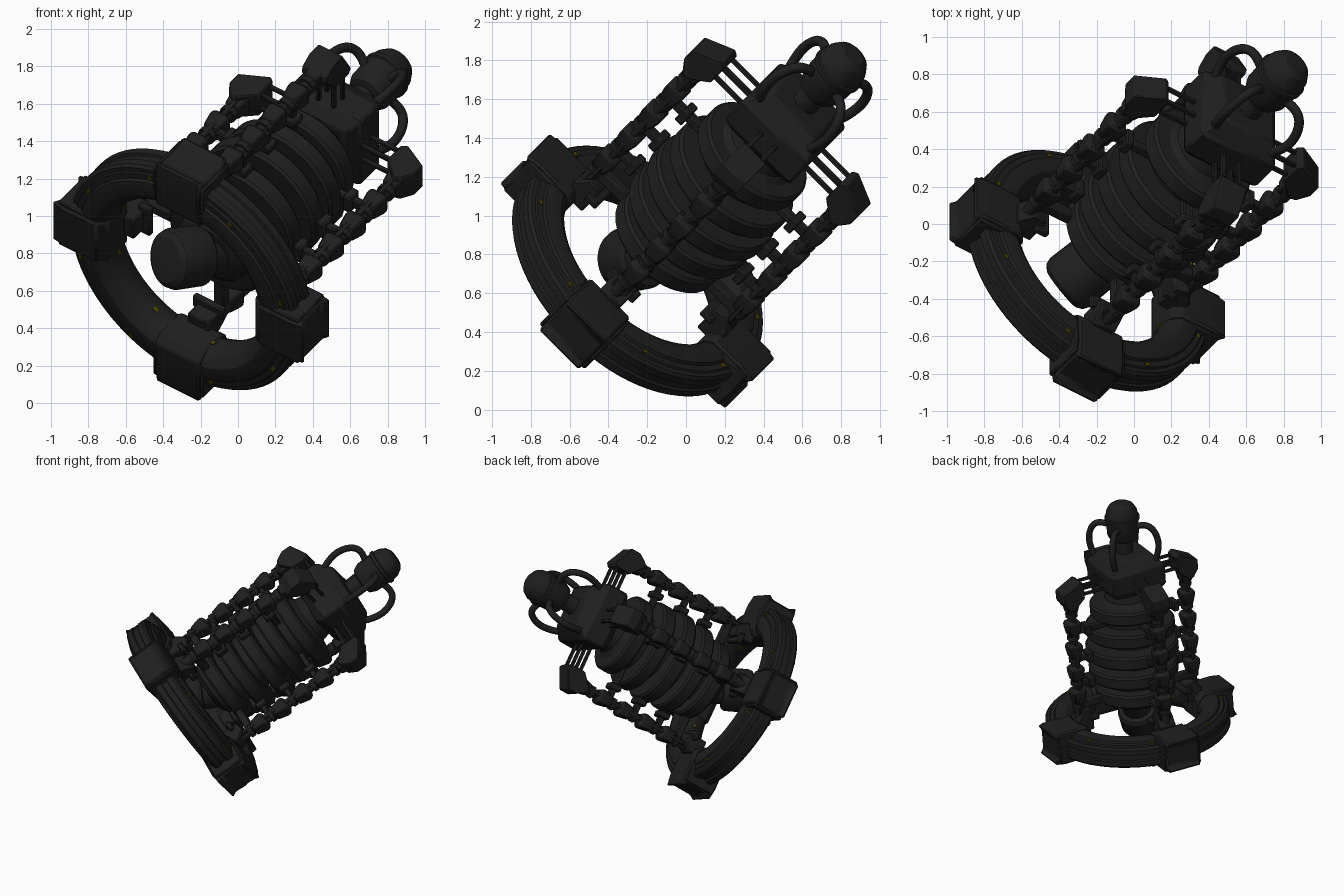
import bpy, bmesh, math
from mathutils import Matrix, Vector

if "Cube" in bpy.data.objects:
    bpy.data.objects.remove(bpy.data.objects["Cube"])

def mat(name, c):
    m = bpy.data.materials.new(name)
    m.diffuse_color = (*c, 1)
    m.use_nodes = True
    m.node_tree.nodes["Principled BSDF"].inputs["Base Color"].default_value = m.diffuse_color
    return m

BLACK = mat("charcoal", (0.0138, 0.0138, 0.0138))
YELLOW = mat("dull_yellow", (0.075, 0.06, 0.0))

# Machine axis runs along (1,1,1); origin is the ring centre
U = Vector((0, -1, 1)).normalized()
V = Vector((2, -1, -1)).normalized()
W = Vector((1, 1, 1)).normalized()
M = Matrix((U, V, W)).transposed().to_4x4()
M.translation = (-0.25, -0.25, 0.705)
objs = []

def finish(name, bm, mx, material=BLACK, bevel=0):
    bmesh.ops.remove_doubles(bm, verts=bm.verts, dist=1e-5)
    bmesh.ops.recalc_face_normals(bm, faces=bm.faces)
    me = bpy.data.meshes.new(name)
    bm.to_mesh(me)
    bm.free()
    me.transform(mx)
    me.materials.append(material)
    ob = bpy.data.objects.new(name, me)
    bpy.context.collection.objects.link(ob)
    if bevel:
        b = ob.modifiers.new("bevel", 'BEVEL')
        b.width = bevel
        b.segments = 1
    objs.append(ob)
    return ob

def lathe(name, prof, n, mx=M, closed=False, phase=0.0, bevel=0):
    """Spin a (radius, height) profile around local z."""
    bm = bmesh.new()
    if not closed:
        prof = [(0, prof[0][1])] + list(prof) + [(0, prof[-1][1])]
    rings = []
    for i in range(n):
        a = phase + 2 * math.pi * i / n
        rings.append([bm.verts.new((r * math.cos(a), r * math.sin(a), z)) for r, z in prof])
    k = len(prof)
    for i in range(n):
        p, q = rings[i], rings[(i + 1) % n]
        for j in range(k if closed else k - 1):
            l = (j + 1) % k
            bm.faces.new((p[j], q[j], q[l], p[l]))
    return finish(name, bm, mx, bevel=bevel)

def prism(name, prof, half, ang, material=BLACK, bevel=0.008, off=0.0):
    """Extrude a (radius, height) outline sideways at an angle round the axis."""
    bm = bmesh.new()
    a = [bm.verts.new((r, off - half, s)) for r, s in prof]
    b = [bm.verts.new((r, off + half, s)) for r, s in prof]
    bm.faces.new(a)
    bm.faces.new(b[::-1])
    for i in range(len(a)):
        j = (i + 1) % len(a)
        bm.faces.new((a[i], a[j], b[j], b[i]))
    return finish(name, bm, M @ Matrix.Rotation(ang, 4, 'Z'), material, bevel)

def rect(r0, r1, s0, s1):
    return [(r0, s0), (r1, s0), (r1, s1), (r0, s1)]

def hose(name, pts, rad, ang):
    cu = bpy.data.curves.new(name, 'CURVE')
    cu.dimensions = '3D'
    cu.bevel_depth = rad
    cu.bevel_resolution = 3
    cu.use_fill_caps = True
    sp = cu.splines.new('NURBS')
    sp.points.add(len(pts) - 1)
    for p, (r, s) in zip(sp.points, pts):
        p.co = (r, 0, s, 1)
    sp.use_endpoint_u = True
    sp.order_u = 4
    cu.transform(M @ Matrix.Rotation(ang, 4, 'Z'))
    cu.materials.append(BLACK)
    ob = bpy.data.objects.new(name, cu)
    bpy.context.collection.objects.link(ob)
    objs.append(ob)

# Large ring with stepped bands on its outer side
half = [(.495, 0), (.505, .055), (.53, .095), (.57, .122), (.62, .125), (.66, .115), (.668, .1),
        (.70, .098), (.706, .088), (.728, .086), (.742, .07), (.742, .028), (.728, .022)]
lathe("ring", half + [(r, -s) for r, s in half[:0:-1]], 72, closed=True)

# Small yellow lamps on both ring faces and on the inner side
for i in range(8):
    a = math.radians(28 + 45 * i)
    for s in (-.1, .1):
        prism("ring_lamp", rect(.672, .695, s - .006, s + .006), .014, a, YELLOW, 0)
    prism("inner_lamp", rect(.49, .5, -.013, .013), .014, a, YELLOW, 0)

# Ribbed barrel body
prof = [(.16, .16), (.22, .2)]
for i, r in enumerate((.32, .36, .375, .36, .315)):
    s = .235 + i * .182
    prof += [(.225, s), (r - .015, s + .004), (r, s + .02), (r, s + .1),
             (r - .015, s + .116), (.225, s + .12)]
prof += [(.19, 1.11), (.16, 1.25)]
lathe("ribbed_body", prof, 48)

# Square head block, neck and end capsule
q = math.sqrt(2)
lathe("head_block", [(.17 * q, 1.17), (.238 * q, 1.23), (.238 * q, 1.4), (.225 * q, 1.42), (.16 * q, 1.5)],
      4, phase=math.pi / 4, bevel=.012)
lathe("neck", [(.07, 1.48), (.07, 1.7)], 20)
lathe("end_capsule", [(.08, 1.6), (.105, 1.61), (.128, 1.66), (.132, 1.78), (.142, 1.785), (.142, 1.81),
                      (.132, 1.815), (.125, 1.86), (.10, 1.905), (.06, 1.93)], 32)

# Swivelling nozzle under the body
ax = Vector((-.77, -.62, -.1)).normalized()
NM = Matrix.Translation((-.39, -.35, .755)) @ ax.to_track_quat('Z', 'Y').to_matrix().to_4x4()
lathe("nozzle", [(.115, -.5), (.115, -.25), (.15, -.245), (.165, -.22), (.168, -.06), (.155, -.025),
                 (.125, -.004), (.08, 0)], 36, NM)

for i in range(4):
    a = math.pi / 2 * i
    # Ring clamp with raised outer lips
    h = [(.48, .09), (.53, .135), (.73, .14), (.825, .125), (.795, .08)]
    prism("ring_clamp", h + [(r, -s) for r, s in h[::-1]], .145, a, bevel=.012)
    for sg in (-1, 1):
        prism("clamp_flange", rect(.54, .785, -.125, .125), .012, a, off=sg * .152)
    # Bracket joining the clamp to the rod
    prism("bracket_foot", [(.42, .06), (.54, .06), (.56, .16), (.50, .24), (.42, .22)], .07, a)
    prism("bracket_plate", rect(.38, .46, .15, .19), .10, a)
    prism("bracket_tie", rect(.26, .52, .25, .31), .035, a)
    # Segmented rod with square tapering sleeves and a flat backing rail
    c = (.515 * math.cos(a), .515 * math.sin(a), 0)
    RM = M @ Matrix.Translation(c) @ Matrix.Rotation(a, 4, 'Z')
    lathe("rod_core", [(.036, .1), (.036, 1.24)], 12, RM)
    prism("rod_rail", rect(.495, .53, .15, 1.24), .05, a)
    for k in range(5):
        s = .26 + k * .2
        lathe("rod_collar", [(.05, s), (.05, s + .035)], 12, RM)
        lathe("rod_sleeve", [(.06, s + .04), (.08, s + .12), (.08, s + .15), (.055, s + .17)],
              4, RM, phase=math.pi / 4, bevel=.008)
    # Links between rod and body
    for s in (.46, .68, .92):
        prism("body_link", rect(.22, .52, s - .022, s + .022), .03, a)
        prism("link_pad", rect(.37, .42, s - .045, s + .045), .055, a)
    # Rod head and its thin tie bars to the head block
    prism("rod_head", [(.605, 1.21), (.605, 1.29), (.45, 1.37), (.42, 1.35), (.42, 1.22), (.52, 1.13), (.56, 1.14)],
          .08, a, bevel=.006)
    for o in (-.05, .05):
        for s in (1.25, 1.33):
            prism("tie_bar", rect(.2, .45, s - .012, s + .012), .012, a, bevel=.004, off=o)
    # Hose looping from the head block to the capsule
    hose("hose", [(.21, 1.36), (.26, 1.44), (.29, 1.52), (.30, 1.62), (.25, 1.74), (.17, 1.75), (.10, 1.72)],
         .026, a + math.pi / 4)

# Smooth round parts, keep hard edges
bpy.ops.object.select_all(action='DESELECT')
meshes = [o for o in objs if o.type == 'MESH']
for o in meshes:
    o.select_set(True)
bpy.context.view_layer.objects.active = meshes[0]
bpy.ops.object.shade_smooth_by_angle(angle=math.radians(28))

# Stand exactly on the ground
low = min(v.co.z for o in meshes for v in o.data.vertices)
for o in objs:
    o.location.z = -low
